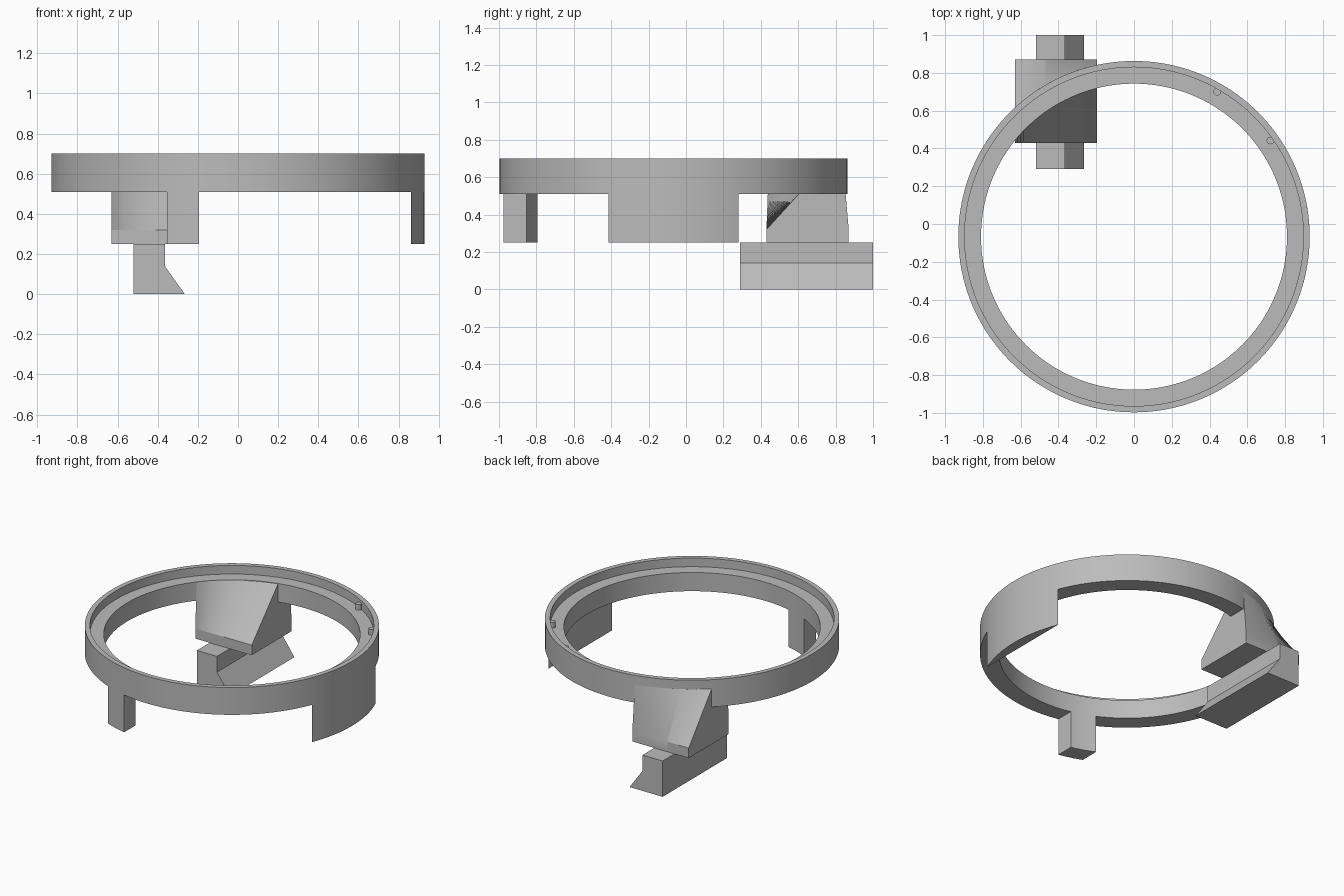
import bpy, bmesh
from math import sqrt, sin, cos, asin, pi

cube = bpy.data.objects.get("Cube")
if cube:
    bpy.data.objects.remove(cube, do_unlink=True)

CY = -0.067                       # ring centre on y
R_OUT, R_RIM, R_IN = 0.93, 0.897, 0.81
Z_LOW, Z_RING, Z_LEDGE, Z_TOP = 0.25, 0.51, 0.64, 0.70

grey = bpy.data.materials.new("Plain Grey")
grey.use_nodes = True
COLOUR = (0.5, 0.5, 0.5, 1)
grey.diffuse_color = COLOUR
grey.node_tree.nodes["Principled BSDF"].inputs["Base Color"].default_value = COLOUR


def loft(name, sections, closed=False):
    """Skin a list of equal-length closed outlines, capping the ends if open."""
    bm = bmesh.new()
    rows = [[bm.verts.new(p) for p in s] for s in sections]
    n = len(rows[0])
    pairs = list(zip(rows, rows[1:])) + ([(rows[-1], rows[0])] if closed else [])
    for a, b in pairs:
        for i in range(n):
            j = (i + 1) % n
            bm.faces.new((a[i], a[j], b[j], b[i]))
    if not closed:
        bm.faces.new(rows[0])
        bm.faces.new(rows[-1])
    bmesh.ops.recalc_face_normals(bm, faces=bm.faces)
    mesh = bpy.data.meshes.new(name)
    bm.to_mesh(mesh)
    bm.free()
    mesh.materials.append(grey)
    obj = bpy.data.objects.new(name, mesh)
    bpy.context.collection.objects.link(obj)
    bpy.ops.object.select_all(action='DESELECT')
    obj.select_set(True)
    bpy.context.view_layer.objects.active = obj
    bpy.ops.object.shade_smooth_by_angle(angle=pi / 7)
    return obj


def prism(name, outline, z0, z1):
    return loft(name, [[(x, y, z) for x, y in outline] for z in (z0, z1)])


def arc_y(r, x):
    return sqrt(r * r - x * x)


def steps(a, b, n):
    return [a + (b - a) * i / n for i in range(n + 1)]


# Ring with a recessed inner ledge
profile = [(R_IN, Z_RING), (R_OUT, Z_RING), (R_OUT, Z_TOP),
           (R_RIM, Z_TOP), (R_RIM, Z_LEDGE), (R_IN, Z_LEDGE)]
loft("ring", [[(r * cos(t), CY + r * sin(t), z) for r, z in profile]
              for t in steps(0, 2 * pi, 160)[:-1]], closed=True)

# Front leg: a straight-sided slice of the ring wall
xs = steps(-0.355, -0.195, 8)
prism("front_leg", [(x, CY - arc_y(R_OUT, x)) for x in xs]
      + [(x, CY - arc_y(R_IN, x)) for x in reversed(xs)], Z_LOW, Z_RING)

# Left tab: curved outside, flat inside
half = asin(0.348 / R_OUT)
prism("left_tab", [(R_OUT * cos(t), CY + R_OUT * sin(t))
                   for t in steps(-half, half, 24)], Z_LOW, Z_RING)

# Bracket: rectangular lip blending up into the ring wall
loft("bracket", [[(x, 0.43, Z_LOW), (x, 0.43, 0.32),
                  (x, CY + arc_y(R_IN, x), Z_LEDGE - 0.003),
                  (x, CY + arc_y(R_OUT, x), Z_LEDGE - 0.003),
                  (x, 0.87, 0.32), (x, 0.87, Z_LOW)]
                 for x in steps(-0.63, -0.195, 28)])

# Clip rail with a flared foot
rail = [(-0.52, 0), (-0.265, 0), (-0.365, 0.14), (-0.365, Z_LOW), (-0.52, Z_LOW)]
loft("clip_rail", [[(x, y, z) for x, z in rail] for y in (0.29, 1.0)])

# Two locating pins on the ledge
for i, (px, py) in enumerate([(0.44, 0.70), (0.722, 0.442)]):
    prism(f"ledge_pin_{i + 1}", [(px + 0.02 * cos(t), py + 0.02 * sin(t))
                                 for t in steps(0, 2 * pi, 20)[:-1]],
          Z_LEDGE - 0.01, 0.68)
